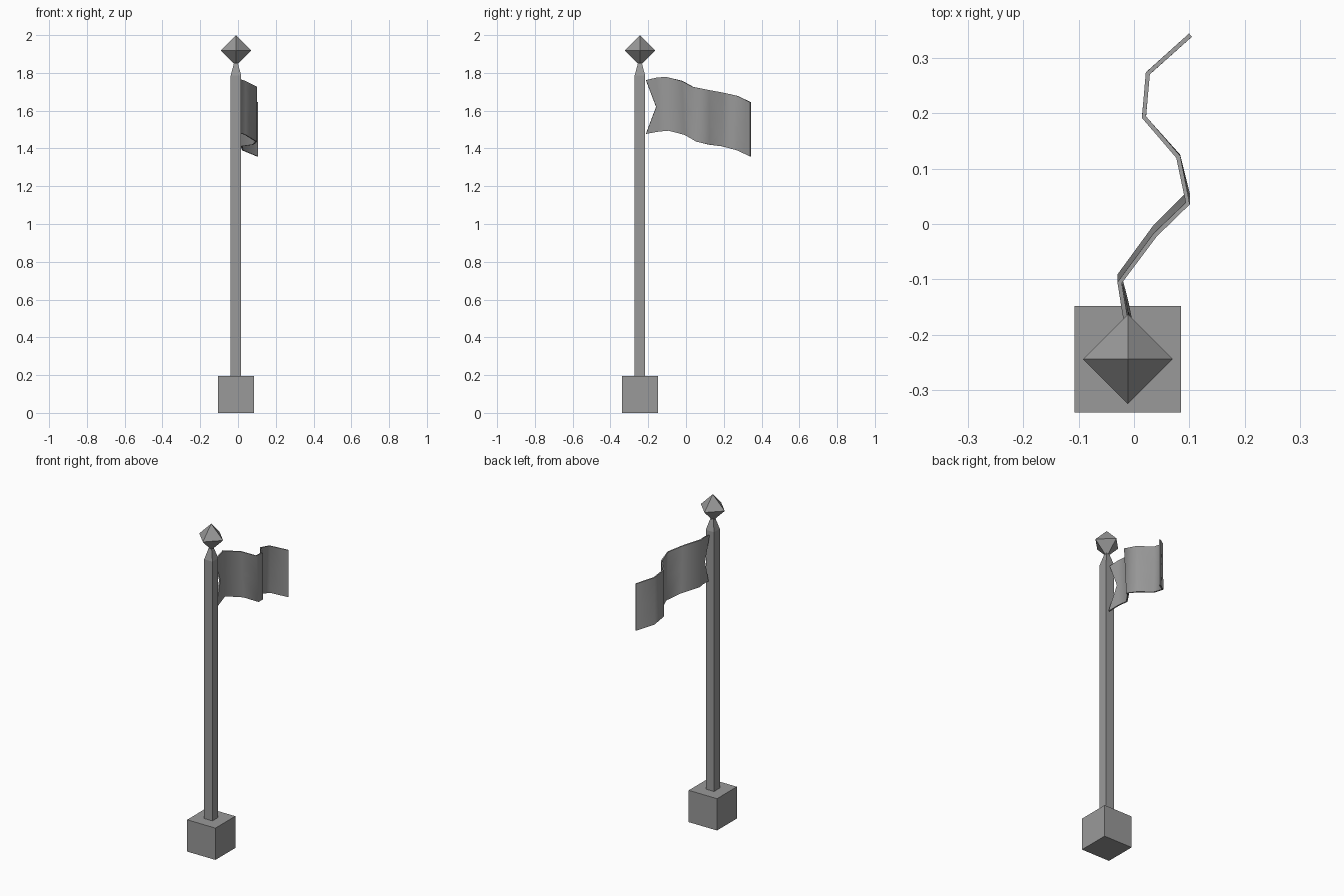
import bpy, bmesh
from math import pi, cos, sin, sqrt, radians

if "Cube" in bpy.data.objects:
    bpy.data.objects.remove(bpy.data.objects["Cube"])

CX, CY = -0.011, -0.244   # axis of the post

# Dark grey shared by every part
grey = bpy.data.materials.new("dark_grey")
grey.diffuse_color = (0.32, 0.32, 0.32, 1)
grey.use_nodes = True
grey.node_tree.nodes["Principled BSDF"].inputs["Base Color"].default_value = grey.diffuse_color


def to_object(name, bm):
    mesh = bpy.data.meshes.new(name)
    bm.to_mesh(mesh)
    bm.free()
    mesh.materials.append(grey)
    obj = bpy.data.objects.new(name, mesh)
    bpy.context.collection.objects.link(obj)
    return obj


def four_sided(name, profile, turn):
    """Stack four-sided rings (radius, z) around the post axis; radius 0 is a tip."""
    bm = bmesh.new()
    rings = []
    for r, z in profile:
        n = 4 if r > 0 else 1
        rings.append([bm.verts.new((CX + r * cos(turn + i * pi / 2),
                                    CY + r * sin(turn + i * pi / 2), z)) for i in range(n)])
    for a, b in zip(rings, rings[1:]):
        for i in range(4):
            j = (i + 1) % 4
            quad = [a[i % len(a)], a[j % len(a)], b[j % len(b)], b[i % len(b)]]
            bm.faces.new(list(dict.fromkeys(quad)))
    for ring in (rings[0], rings[-1]):
        if len(ring) == 4:
            bm.faces.new(ring)
    bmesh.ops.recalc_face_normals(bm, faces=bm.faces)
    return to_object(name, bm)


# Square base block, tapered square pole and octahedral finial
S = sqrt(2)
four_sided("base", [(0.096 * S, 0), (0.096 * S, 0.195)], pi / 4)
four_sided("pole", [(0.028 * S, 0.19), (0.028 * S, 1.785), (0, 1.89)], pi / 4)
four_sided("finial", [(0, 1.838), (0.081, 1.919), (0, 2.0)], 0)

# Waving flag: columns of (top x, bottom x, top y, bottom y, top z, bottom z)
columns = [
    (-0.008, 0.000, -0.212, -0.212, 1.762, 1.477),
    (-0.018, -0.013, -0.155, -0.145, 1.775, 1.489),
    (-0.026, -0.026, -0.106, -0.092, 1.779, 1.494),
    (0.038, 0.038, -0.020, -0.005, 1.757, 1.472),
    (0.097, 0.097, 0.037, 0.055, 1.726, 1.436),
    (0.080, 0.080, 0.121, 0.123, 1.709, 1.420),
    (0.018, 0.018, 0.193, 0.193, 1.696, 1.411),
    (0.025, 0.025, 0.272, 0.272, 1.678, 1.390),
    (0.102, 0.102, 0.341, 0.341, 1.645, 1.358),
]
bm = bmesh.new()
grid = []
for k, (xt, xb, yt, yb, zt, zb) in enumerate(columns):
    mid = ((xt + xb) / 2, (yt + yb) / 2, (zt + zb) / 2)
    if k == 0:
        mid = (-0.014, -0.158, 1.62)      # notch beside the pole
    grid.append([bm.verts.new(p) for p in ((xt, yt, zt), mid, (xb, yb, zb))])
for a, b in zip(grid, grid[1:]):
    for i in range(2):
        bm.faces.new((a[i], a[i + 1], b[i + 1], b[i]))
flag = to_object("flag", bm)
solid = flag.modifiers.new("thickness", 'SOLIDIFY')
solid.thickness = 0.008
solid.offset = 0

# Thicken first, then smooth the cloth while its rim stays sharp
bpy.context.view_layer.objects.active = flag
flag.select_set(True)
bpy.ops.object.modifier_apply(modifier=solid.name)
bpy.ops.object.shade_smooth_by_angle(angle=radians(65))
